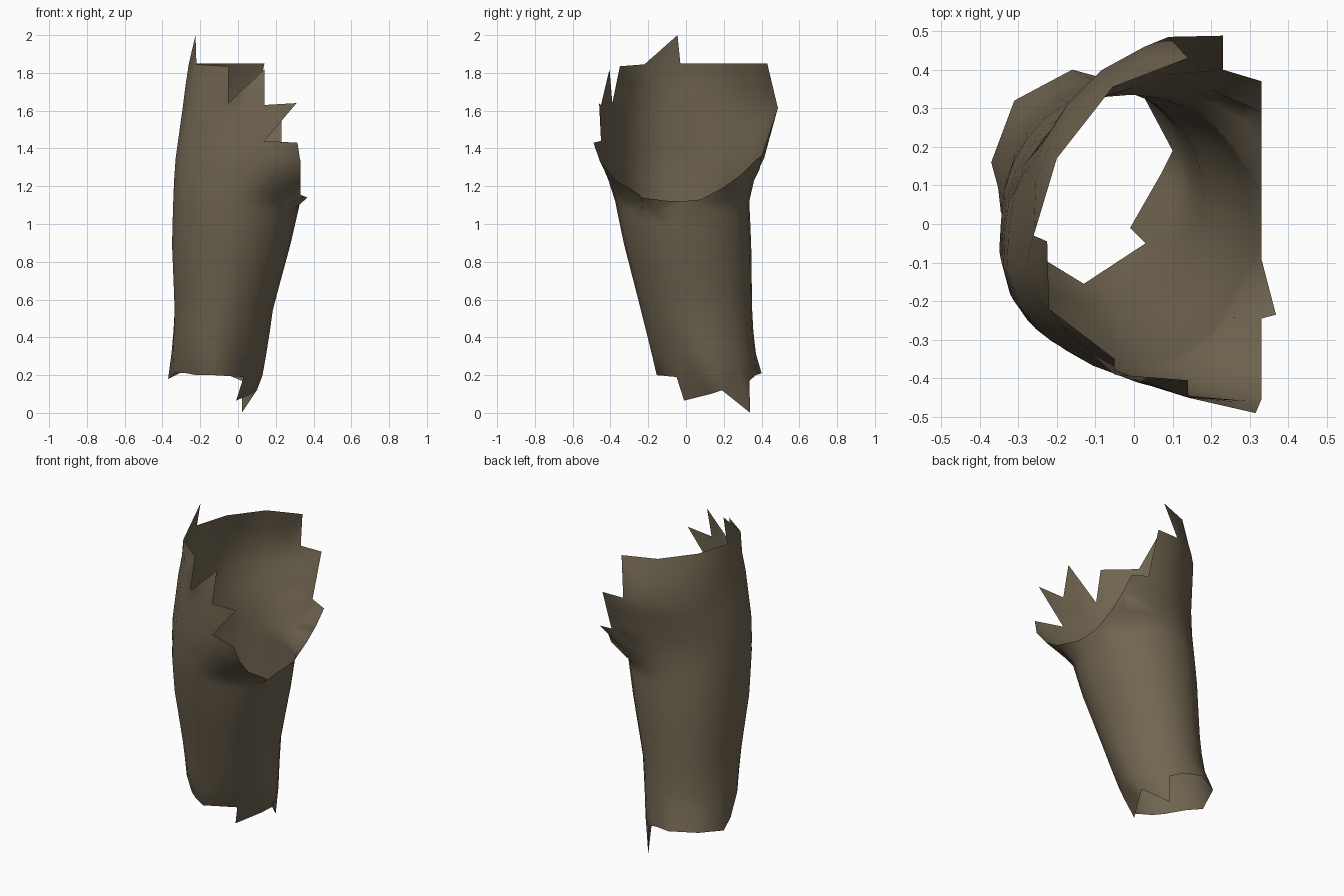
import bpy, bmesh, math
from mathutils import Vector, geometry

if "Cube" in bpy.data.objects:
    bpy.data.objects.remove(bpy.data.objects["Cube"])

# Cross-sections of the cloth tube: z, xmin, xmax, ymin, ymax,
# then corner fullness at front left, back left, front right
SECTIONS = [
    (0.00, -.365, .09, -.11, .37, -.03, 0, -.15),
    (0.20, -.367, .13, -.155, .39, -.03, 0, -.15),
    (0.37, -.345, .16, -.195, .36, .01, .01, -.08),
    (0.55, -.335, .185, -.24, .35, .04, .02, -.03),
    (0.90, -.345, .28, -.33, .345, .06, .02, 0),
    (1.12, -.34, .33, -.375, .335, .05, .02, 0),
    (1.23, -.335, .53, -.41, .36, .05, .02, 0),
    (1.35, -.325, .85, -.46, .42, .05, .03, 0),
    (1.62, -.28, .85, -.47, .485, .07, .08, 0),
    (1.85, -.255, .86, -.42, .45, .06, 0, 0),
    (2.00, -.23, .85, -.38, .42, .06, 0, 0)]
U = 0.35          # unwrapped width per radian
OPEN_X = 0.33     # plane of the side opening


def section(z):
    """Centre, radii and corner fullness of the tube at height z."""
    for a, b in zip(SECTIONS, SECTIONS[1:]):
        if z <= b[0]:
            break
    t = (z - a[0]) / (b[0] - a[0])
    x0, x1, y0, y1, *full = [p + (q - p) * t for p, q in zip(a[1:], b[1:])]
    return (x0 + x1) / 2, (y0 + y1) / 2, (x1 - x0) / 2, (y1 - y0) / 2, full


def wrap(u, z):
    cx, cy, rx, ry, (front_left, back_left, front_right) = section(z)
    c, s = math.cos(u / U), math.sin(u / U)
    corner, r = abs(2 * c * s), 1
    if c < 0 and s < 0:
        r += front_left * corner * (1.7 * c * c - 0.8 * s * s)
    elif c < 0:
        r += back_left * corner * s * s
    elif s < 0:
        r += front_right * corner
    return Vector((min(cx + rx * r * c, OPEN_X), cy + ry * r * s, z))


def unwrap(x, y, z):
    cx, cy, rx, ry, _ = section(z)
    return Vector((U * (math.atan2((y - cy) / ry, (x - cx) / rx) % math.tau), z))


# Torn upper edge: side opening, back tears, rim, peak, front tears, opening
TOP = [
    (.33, .08, 1.13), (.33, .2, 1.195), (.33, .29, 1.26), (.33, .37, 1.34),
    (.23, .40, 1.36), (.23, .488, 1.62), (.09, .485, 1.62), (.14, .43, 1.85),
    (-.055, .355, 1.85), (-.2, .17, 1.85), (-.26, -.03, 1.85),
    (-.225, -.045, 2.0), (-.22, -.22, 1.845), (-.05, -.35, 1.835),
    (-.05, -.39, 1.64), (.14, -.405, 1.82), (.14, -.45, 1.63),
    (.31, -.46, 1.64), (.14, -.45, 1.44), (.315, -.49, 1.43),
    (.33, -.455, 1.33), (.33, -.37, 1.23), (.33, -.245, 1.155),
    (.368, -.235, 1.14), (.33, -.09, 1.121)]
# Torn lower edge, running the other way round
BOTTOM = [
    (-.01, -.01, .065), (.03, -.05, .19), (-.13, -.155, .2),
    (-.22, -.1, .2), (-.275, -.06, .21), (-.34, .05, .21), (-.37, .16, .18),
    (-.31, .32, .21), (-.16, .4, .21), (-.05, .37, .2), (.02, .335, .17),
    (.02, .34, 0.0), (.1, .19, .12)]

W = U * math.tau
top_seam, low_seam = (.33, -.02, 1.12), (.07, .13, .1)
seam_z = [0.2 + 0.115 * i for i in range(8)]

# Outline of the unwrapped cloth, paired with positions in space
outline = [(Vector((0, 1.12)), Vector(top_seam))]
outline += [(unwrap(*p), Vector(p)) for p in TOP]
outline += [(Vector((W, 1.12)), Vector(top_seam))]
outline += [(Vector((W, z)), wrap(0, z)) for z in reversed(seam_z)]
outline += [(Vector((W, .1)), Vector(low_seam))]
outline += [(unwrap(*p), Vector(p)) for p in BOTTOM]
outline += [(Vector((0, .1)), Vector(low_seam))]
outline += [(Vector((0, z)), wrap(0, z)) for z in seam_z]
outline.reverse()   # counter-clockwise
flat = [p for p, _ in outline]
n = len(flat)


def edge_distance(p):
    best = 9.0
    for i in range(n):
        a, b = flat[i], flat[(i + 1) % n]
        d = b - a
        t = max(0, min(1, (p - a).dot(d) / max(d.length_squared, 1e-9)))
        best = min(best, (p - a - d * t).length)
    return best


# Inner grid of the cloth
COLS = 28
levels = seam_z + [1.07, 1.12, 1.175, 1.23, 1.29, 1.35, 1.43, 1.52, 1.62, 1.73]
grid = [Vector((W * i / COLS, z)) for z in levels for i in range(1, COLS)]
grid = [p for p in grid if edge_distance(p) > 0.028]

verts, _, faces, origin, _, _ = geometry.delaunay_2d_cdt(
    flat + grid, [], [list(range(n))], 1, 1e-5)

bm = bmesh.new()
made = []
for p, src in zip(verts, origin):
    rim = [i for i in src if i < n]
    made.append(bm.verts.new(outline[rim[0]][1] if rim else wrap(p.x, p.y)))
for f in faces:
    bm.faces.new([made[i] for i in f])
bmesh.ops.remove_doubles(bm, verts=bm.verts, dist=0.0005)   # sew the seam
bmesh.ops.delete(bm, geom=[v for v in bm.verts if not v.link_faces], context='VERTS')
for f in bm.faces:
    f.smooth = True

mesh = bpy.data.meshes.new("torn_sleeve")
bm.to_mesh(mesh)
bm.free()
cloth = bpy.data.materials.new("brown_cloth")
cloth.diffuse_color = (0.165, 0.132, 0.083, 1)
cloth.use_nodes = True
cloth.node_tree.nodes["Principled BSDF"].inputs["Base Color"].default_value = cloth.diffuse_color
mesh.materials.append(cloth)
sleeve = bpy.data.objects.new("torn_sleeve", mesh)
bpy.context.collection.objects.link(sleeve)
